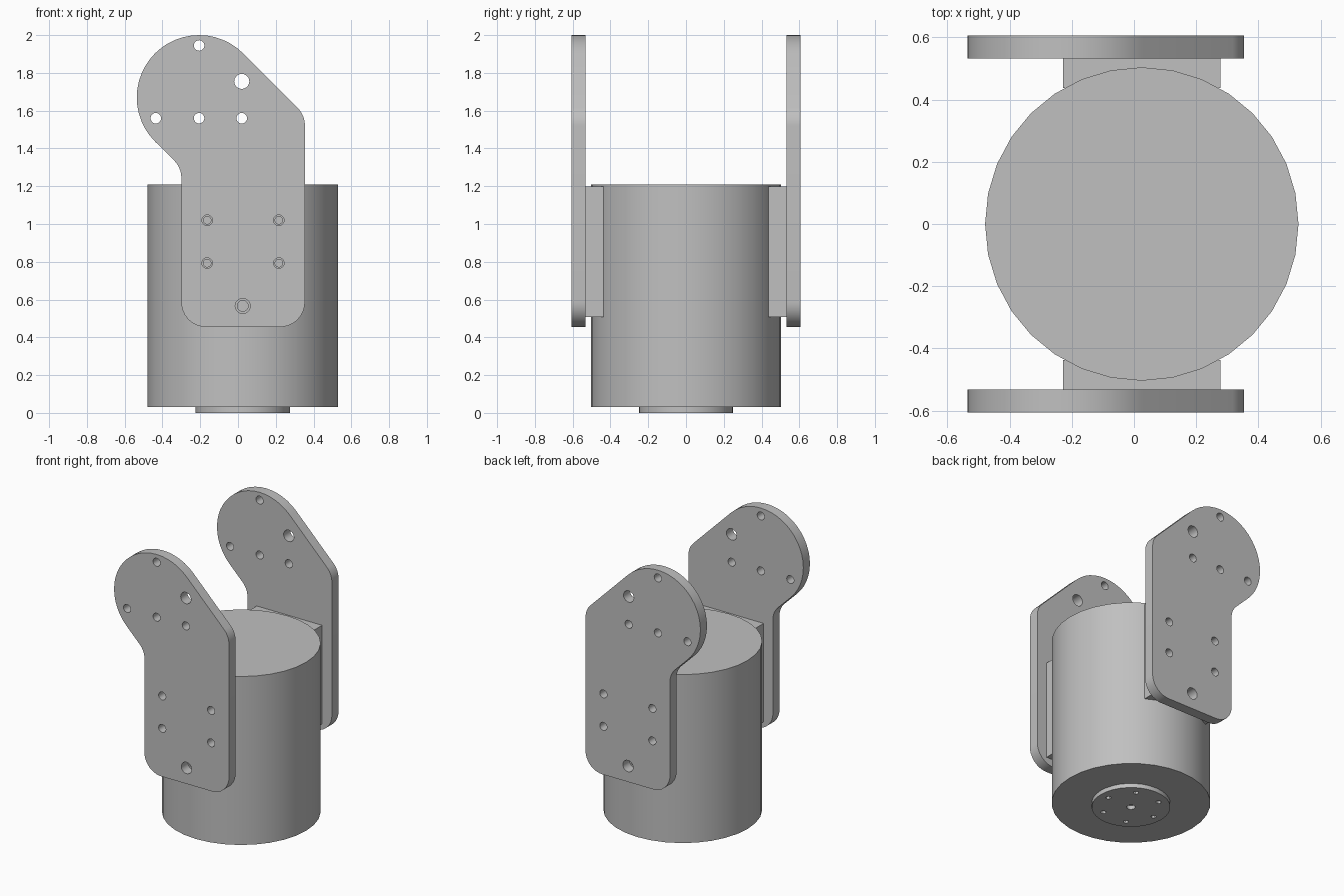
import bpy, bmesh
from math import sin, cos, pi, radians
from mathutils import Vector, Matrix

cube = bpy.data.objects.get("Cube")
if cube:
    bpy.data.objects.remove(cube, do_unlink=True)

# One plain grey for everything
GREY = (0.527, 0.527, 0.527, 1.0)
grey = bpy.data.materials.new("plain_grey")
grey.use_nodes = True
grey.diffuse_color = GREY
grey.node_tree.nodes["Principled BSDF"].inputs["Base Color"].default_value = GREY


def to_object(name, bm):
    bmesh.ops.recalc_face_normals(bm, faces=bm.faces[:])
    mesh = bpy.data.meshes.new(name)
    bm.to_mesh(mesh)
    bm.free()
    ob = bpy.data.objects.new(name, mesh)
    bpy.context.collection.objects.link(ob)
    return ob


def add_cylinder(bm, centre, radius, depth, segments, along_y=False):
    turn = Matrix.Rotation(pi / 2 if along_y else 0, 4, 'X')
    bmesh.ops.create_cone(bm, cap_ends=True, segments=segments, radius1=radius,
                          radius2=radius, depth=depth,
                          matrix=Matrix.Translation(centre) @ turn)


def finish(ob, cutter=None):
    bpy.ops.object.select_all(action='DESELECT')
    bpy.context.view_layer.objects.active = ob
    ob.select_set(True)
    if cutter:
        cutter.hide_render = True
        mod = ob.modifiers.new("holes", 'BOOLEAN')
        mod.operation, mod.solver, mod.object = 'DIFFERENCE', 'EXACT', cutter
        bpy.ops.object.modifier_apply(modifier=mod.name)
        bpy.data.objects.remove(cutter, do_unlink=True)
    ob.data.materials.clear()
    ob.data.materials.append(grey)
    bpy.ops.object.shade_smooth_by_angle(angle=radians(30))


def fillet(before, corner, after, radius, steps=8):
    """Points of a rounded corner, convex or concave."""
    a, b = (before - corner).normalized(), (after - corner).normalized()
    half = a.angle(b) / 2
    mid = corner + (a + b).normalized() * radius / sin(half)
    start = corner + a * radius / (sin(half) / cos(half)) - mid
    end = corner + b * radius / (sin(half) / cos(half)) - mid
    return [mid + start.lerp(end, i / steps).normalized() * radius
            for i in range(steps + 1)]


# Axis of the motor body
CX = 0.025
PLATE_IN, PLATE_OUT = 0.533, 0.606

# Bracket outline: straight body with rounded corners and an offset round head
head, head_r = Vector((-0.206, 1.67)), 0.33
arc = [head + head_r * Vector((cos(t), sin(t)))
       for t in (radians(45 + 180 * i / 24) for i in range(25))]
low_r, high_r = Vector((0.354, 0.455)), Vector((0.354, 1.576))
neck, low_l = Vector((-0.30, 1.298)), Vector((-0.30, 0.455))
outline = (fillet(low_l, low_r, high_r, 0.13)
           + fillet(low_r, high_r, arc[0], 0.13) + arc
           + fillet(arc[-1], neck, low_l, 0.13)
           + fillet(neck, low_l, low_r, 0.13))

# Holes as (x, z, radius): pivot holes in the head, screws into the block
head_holes = [(-0.206, 1.945, 0.028), (0.02, 1.755, 0.04)]
head_holes += [(x, 1.56, 0.028) for x in (-0.435, -0.206, 0.02)]
screws = [(x, z, 0.028) for x in (-0.163, 0.216) for z in (0.793, 1.02)]
screws.append((CX, 0.566, 0.04))


def hole_cutter(holes, y, depth, scale=1.0):
    bm = bmesh.new()
    for x, z, r in holes:
        add_cylinder(bm, (x, y, z), r * scale, depth, 20, along_y=True)
    return to_object("hole_cutter", bm)


for side, sign in (("front", -1), ("back", 1)):
    # Bracket plate
    bm = bmesh.new()
    face = bm.faces.new([bm.verts.new((p.x, sign * PLATE_IN, p.y)) for p in outline])
    walls = bmesh.ops.extrude_face_region(bm, geom=[face])
    bmesh.ops.translate(bm, vec=(0, sign * (PLATE_OUT - PLATE_IN), 0),
                        verts=[v for v in walls["geom"] if isinstance(v, bmesh.types.BMVert)])
    if not any(f.is_valid and all(abs(abs(v.co.y) - PLATE_IN) < 1e-5 for v in f.verts)
               for f in bm.faces):
        bmesh.ops.holes_fill(bm, edges=bm.edges[:])
    plate = to_object(side + "_bracket_plate", bm)
    finish(plate, hole_cutter(head_holes + screws, sign * 0.57, 0.2))

    # Mounting block between plate and body
    bm = bmesh.new()
    inner = 0.437
    bmesh.ops.create_cube(bm, size=1, matrix=Matrix.Translation(
        (CX, sign * (inner + PLATE_IN) / 2, 0.853))
        @ Matrix.Diagonal((0.506, PLATE_IN - inner, 0.69, 1)))
    block = to_object(side + "_mounting_block", bm)
    finish(block, hole_cutter(screws, sign * PLATE_IN, 0.12, 0.72))

# Motor body
bm = bmesh.new()
add_cylinder(bm, (CX, 0, 0.62), 0.504, 1.18, 32)
finish(to_object("motor_body", bm))

# Output flange underneath with a ring of bolt holes
bm = bmesh.new()
add_cylinder(bm, (CX, 0, 0.02), 0.25, 0.04, 32)
flange = to_object("output_flange", bm)
bm = bmesh.new()
add_cylinder(bm, (CX, 0, 0), 0.028, 0.056, 16)
for i in range(6):
    t = i * pi / 3
    add_cylinder(bm, (CX + 0.187 * cos(t), 0.187 * sin(t), 0), 0.017, 0.056, 12)
finish(flange, to_object("bolt_cutter", bm))
